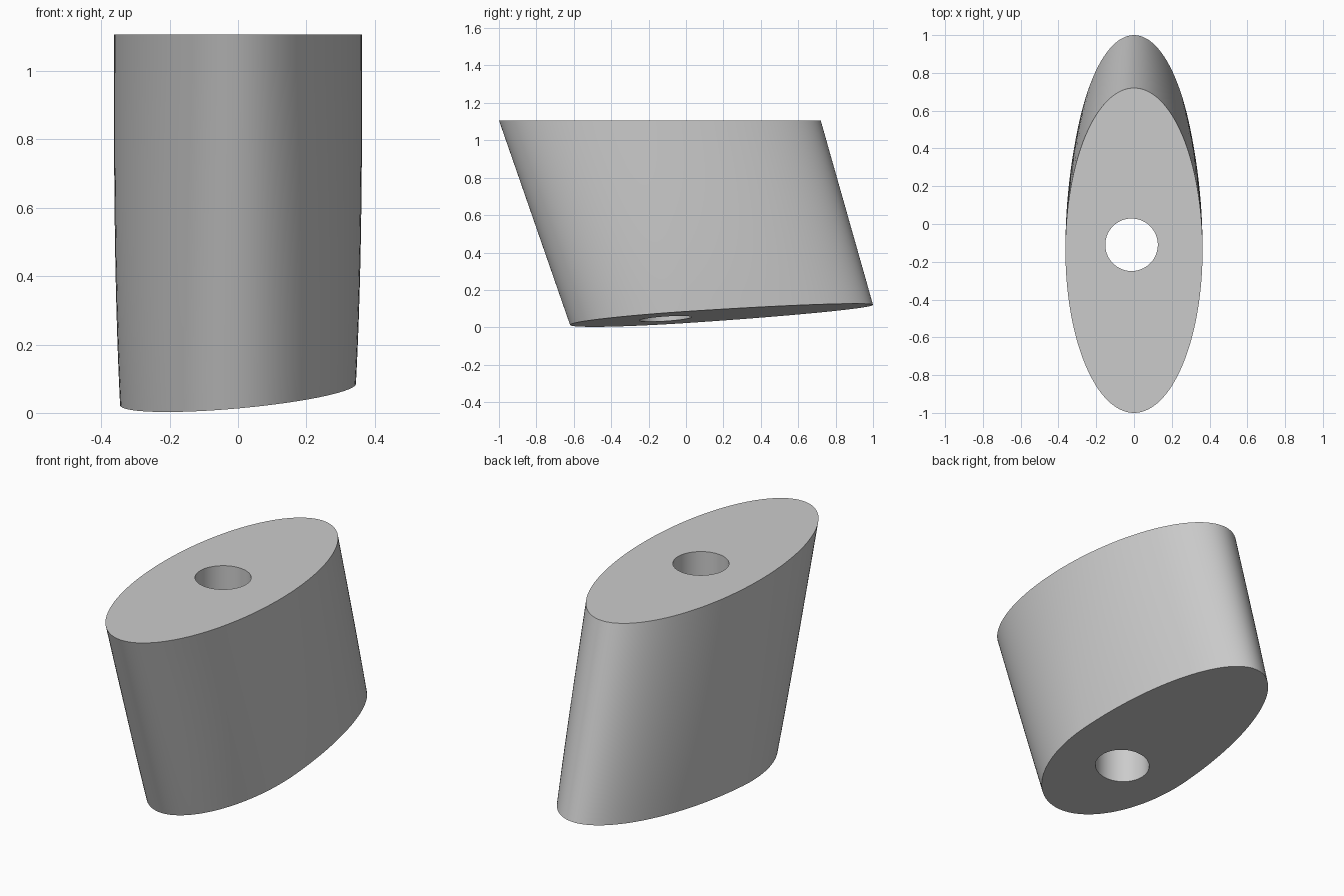
import bpy, bmesh, math

cube = bpy.data.objects.get("Cube")
if cube:
    bpy.data.objects.remove(cube, do_unlink=True)

SIDES, LEVELS, HEIGHT = 128, 12, 1.107
HOLE_X, HOLE_Y, HOLE_R = -0.013, -0.11, 0.139


def base_z(x, y):
    """Height of the tilted underside."""
    return 0.054 + 0.066 * y + 0.09 * x


def mix(a, b, t):
    return a + (b - a) * t


def body_point(angle, t):
    """Wall point: t is 0 on the top ellipse and 1 on the egg-shaped base."""
    c, s = math.cos(angle), math.sin(angle)
    top_y = -0.14 + 0.86 * s
    low_y = (1.0 if s > 0 else 0.62) * s
    low_z = base_z(0.345 * c, low_y)
    width = mix(0.363, 0.345, t ** 3)
    return width * c, mix(top_y, low_y, t), mix(HEIGHT, low_z, t)


def hole_point(angle, top):
    x = HOLE_X + HOLE_R * math.cos(angle)
    y = HOLE_Y + HOLE_R * math.sin(angle)
    return x, y, HEIGHT if top else base_z(x, y)


# Rings run down the outside, then up through the vertical bore
angles = [2 * math.pi * i / SIDES for i in range(SIDES)]
bm = bmesh.new()
rings = [[bm.verts.new(body_point(a, k / LEVELS)) for a in angles]
         for k in range(LEVELS + 1)]
rings += [[bm.verts.new(hole_point(a, top)) for a in angles] for top in (False, True)]

# Join the rings into one closed surface
for k, ring in enumerate(rings):
    after = rings[(k + 1) % len(rings)]
    for i in range(SIDES):
        j = (i + 1) % SIDES
        bm.faces.new((ring[i], after[i], after[j], ring[j]))
bmesh.ops.recalc_face_normals(bm, faces=bm.faces)
mesh = bpy.data.meshes.new("slanted_block")
bm.to_mesh(mesh)
bm.free()

# Plain grey material
grey = bpy.data.materials.new("light_grey")
grey.use_nodes = True
grey.diffuse_color = (0.6, 0.6, 0.6, 1)
grey.node_tree.nodes["Principled BSDF"].inputs["Base Color"].default_value = (0.6, 0.6, 0.6, 1)
mesh.materials.append(grey)

block = bpy.data.objects.new("slanted_block", mesh)
bpy.context.collection.objects.link(block)
bpy.ops.object.select_all(action="DESELECT")
block.select_set(True)
bpy.context.view_layer.objects.active = block
bpy.ops.object.shade_smooth_by_angle(angle=math.radians(30))
